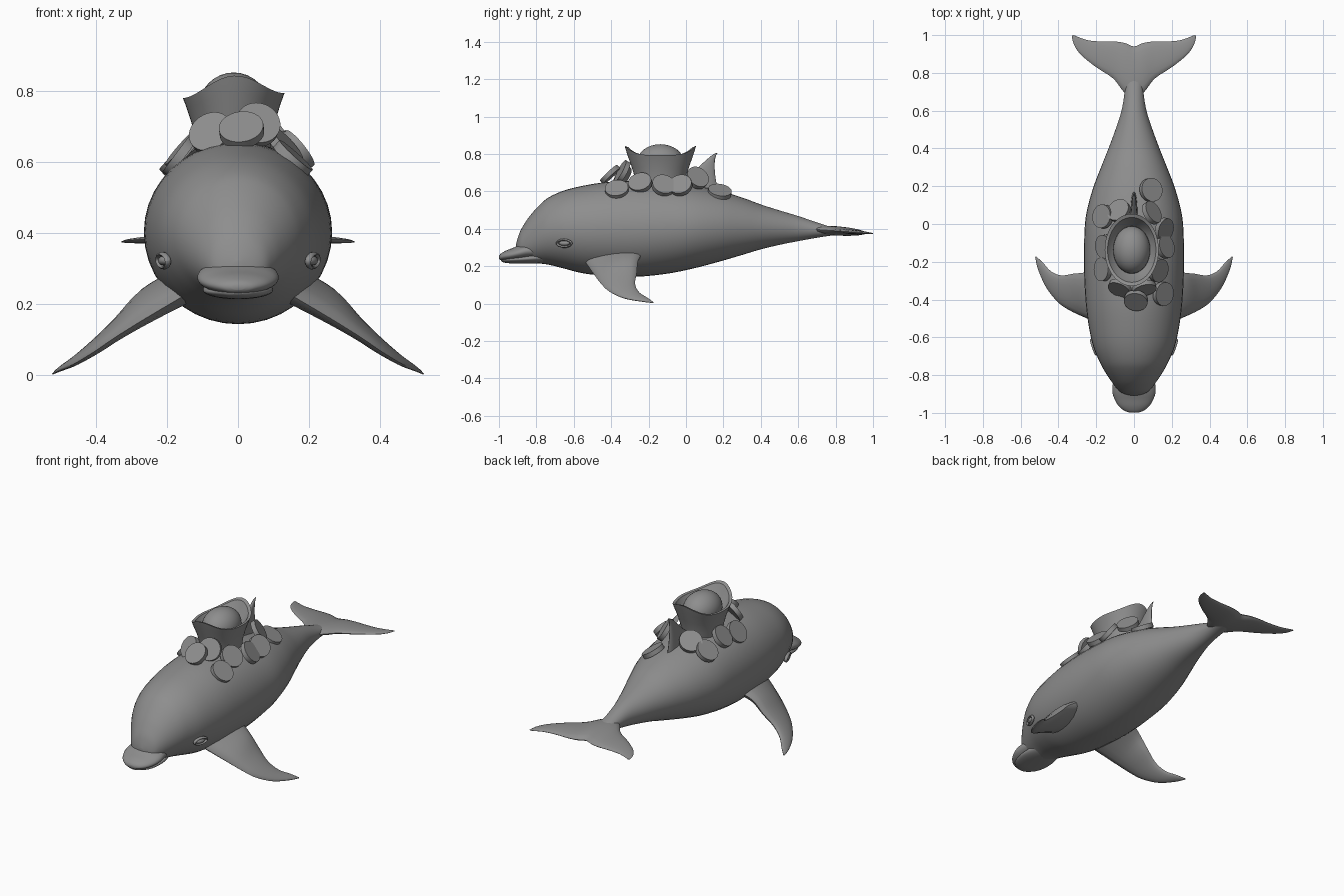
import bpy, bmesh, math
from mathutils import Vector, Matrix

if "Cube" in bpy.data.objects:
    bpy.data.objects.remove(bpy.data.objects["Cube"])

grey = bpy.data.materials.new("grey")
grey.diffuse_color = (0.27, 0.27, 0.27, 1)
grey.use_nodes = True
grey.node_tree.nodes["Principled BSDF"].inputs["Base Color"].default_value = grey.diffuse_color


def finish(name, bm, angle=40):
    bmesh.ops.recalc_face_normals(bm, faces=bm.faces)
    me = bpy.data.meshes.new(name)
    bm.to_mesh(me)
    bm.free()
    me.materials.append(grey)
    ob = bpy.data.objects.new(name, me)
    bpy.context.collection.objects.link(ob)
    bpy.ops.object.select_all(action='DESELECT')
    ob.select_set(True)
    bpy.context.view_layer.objects.active = ob
    bpy.ops.object.shade_smooth_by_angle(angle=math.radians(angle))
    return ob


def smooth(keys, n=4):
    """Catmull-Rom interpolation of rows of numbers."""
    k = [keys[0]] + list(keys) + [keys[-1]]
    out = []
    for i in range(1, len(k) - 2):
        for j in range(n):
            t = j / n
            out.append([0.5 * (2 * b + (c - a) * t + (2 * a - 5 * b + 4 * c - d) * t * t
                               + (3 * b - a - 3 * c + d) * t ** 3)
                        for a, b, c, d in zip(k[i - 1], k[i], k[i + 1], k[i + 2])])
    return out + [list(keys[-1])]


def loft(name, rings, angle=40):
    bm = bmesh.new()
    vs = [[bm.verts.new(p) for p in r] for r in rings]
    n = len(vs[0])
    for a, b in zip(vs, vs[1:]):
        for i in range(n):
            bm.faces.new((a[i], a[(i + 1) % n], b[(i + 1) % n], b[i]))
    bm.faces.new(vs[0])
    bm.faces.new(vs[-1])
    return finish(name, bm, angle)


def tube(name, keys, sides=40):
    """Elliptical hull from rows of (y, half width, top z, bottom z)."""
    rings = []
    for y, w, top, bot in smooth(keys):
        rings.append([(w * math.cos(a), y, (top + bot) / 2 + (top - bot) / 2 * math.sin(a))
                      for a in (2 * math.pi * i / sides for i in range(sides))])
    return loft(name, rings, 60)


def fin(name, keys, sides=16):
    """Lens-section fin from rows of (leading xyz, trailing xyz, thickness)."""
    rows = smooth(keys)
    mids = [(Vector(r[:3]) + Vector(r[3:6])) / 2 for r in rows]
    rings = []
    for i, r in enumerate(rows):
        lead, trail = Vector(r[:3]), Vector(r[3:6])
        span = mids[min(i + 1, len(mids) - 1)] - mids[max(i - 1, 0)]
        nrm = (trail - lead).cross(span).normalized()
        rings.append([lead + (trail - lead) * (1 - math.cos(a)) / 2 + nrm * r[6] / 2 * math.sin(a)
                      for a in (2 * math.pi * j / sides for j in range(sides))])
    return loft(name, rings, 60)


# Body, from rounded forehead to tail stock
tube("body", [
    (-.908, .015, .320, .270), (-.900, .050, .350, .245), (-.885, .078, .390, .230),
    (-.860, .100, .433, .222), (-.830, .122, .475, .218), (-.780, .155, .530, .214),
    (-.730, .182, .570, .207), (-.650, .215, .605, .187), (-.550, .238, .630, .162),
    (-.420, .255, .650, .148), (-.260, .264, .657, .144), (-.100, .264, .650, .160),
    (.040, .255, .633, .188), (.180, .220, .603, .225), (.300, .175, .567, .260),
    (.400, .135, .530, .290), (.500, .098, .498, .314), (.600, .066, .468, .334),
    (.700, .050, .434, .352), (.780, .047, .409, .364), (.850, .036, .397, .371),
    (.930, .010, .384, .376)])

# Broad flat beak: upper lip and lower jaw
tube("beak", [
    (-.999, .018, .255, .240), (-.990, .048, .267, .232), (-.965, .080, .282, .228),
    (-.930, .102, .296, .228), (-.890, .114, .313, .230), (-.845, .112, .325, .235),
    (-.790, .100, .320, .240)])
tube("lower_jaw", [
    (-.988, .015, .240, .228), (-.975, .045, .248, .220), (-.940, .078, .255, .215),
    (-.890, .095, .260, .214), (-.820, .098, .270, .214), (-.740, .080, .280, .216)])

# Tail flukes, one side defined and mirrored
half = [(.055, .700, .045, .957, .046), (.110, .770, .100, .966, .034),
        (.200, .830, .170, .966, .026), (.280, .895, .240, .972, .018),
        (.318, .950, .290, .988, .011), (.329, .996, .318, 1.0, .004)]


def fluke_row(r, s):
    zl, zt = (.375 + .07 * (1 - y) for y in (r[1], r[3]))
    return (s * r[0], r[1], zl, s * r[2], r[3], zt, r[4])


fin("tail_flukes", [fluke_row(r, -1) for r in reversed(half)]
    + [fluke_row((0, .66, 0, .94, .05), 1)] + [fluke_row(r, 1) for r in half])

# Dorsal fin: leading y, trailing y, height, thickness
fin("dorsal_fin", [(0, a, z, 0, b, z, t) for a, b, z, t in [
    (-.07, .175, .59, .040), (-.01, .160, .66, .032), (.045, .154, .71, .026),
    (.100, .154, .76, .019), (.135, .160, .79, .012), (.160, .168, .805, .004)]])

# Flippers and eyes on both sides
flipper = [
    (.150, -.540, .225, .170, -.225, .275, .09), (.260, -.495, .160, .255, -.255, .232, .075),
    (.345, -.455, .107, .320, -.263, .165, .052), (.405, -.412, .066, .385, -.272, .105, .038),
    (.465, -.335, .030, .440, -.250, .060, .026), (.508, -.240, .012, .482, -.205, .030, .015),
    (.523, -.175, .003, .518, -.172, .006, .004)]
for s, side in ((1, "right"), (-1, "left")):
    fin(side + "_flipper", [(s * r[0], r[1], r[2], s * r[3], r[4], r[5], r[6]) for r in flipper])

    place = (Matrix.Translation((s * .207, -.65, .323))
             @ Vector((s, -.35, -.2)).to_track_quat('Z', 'Y').to_matrix().to_4x4())
    bm = bmesh.new()
    bmesh.ops.create_uvsphere(bm, u_segments=20, v_segments=12, radius=1,
                              matrix=place @ Matrix.Diagonal((.030, .014, .016, 1)))
    finish(side + "_eye", bm)
    # almond eyelid ridge
    rings = []
    for i in range(33):
        a = 2 * math.pi * i / 32
        rings.append([place @ Vector(((.040 + .006 * math.cos(b)) * math.cos(a),
                                      (.019 + .006 * math.cos(b)) * math.sin(a),
                                      .004 + .009 * math.sin(b)))
                      for b in (2 * math.pi * j / 8 for j in range(8))])
    loft(side + "_eyelid", rings, 60)

# Boat-shaped ingot with raised ends: half x, half y, side height, end lift
CX, CY = -.012, -.137
rings = []
for hx, hy, z, lift in [(.095, .120, .58, 0), (.108, .135, .67, .0), (.120, .155, .72, .015),
                        (.133, .178, .76, .04), (.143, .191, .787, .056),
                        (.128, .172, .786, .050), (.108, .143, .755, .02), (.09, .12, .74, 0)]:
    ring = []
    for i in range(48):
        a = 2 * math.pi * i / 48
        x = hx * math.cos(a)
        ring.append((CX + x, CY + hy * math.sin(a), z + lift * math.sin(a) ** 4 + .05 * x))
    rings.append(ring)
loft("ingot", rings, 35)
bm = bmesh.new()
bmesh.ops.create_uvsphere(bm, u_segments=32, v_segments=16, radius=1,
                          matrix=Matrix.Translation((CX, CY, .755))
                          @ Matrix.Diagonal((.098, .126, .097, 1)))
finish("ingot_dome", bm)

# Coins scattered round the ingot: position and facing direction
coins = [
    (.09, .18, .597, .5, .15, .85), (.155, -.37, .61, .65, -.1, .72),
    (.13, -.245, .645, .7, -.2, .65), (.165, -.12, .632, .75, .2, .6),
    (.16, -.03, .632, .75, -.2, .6), (.095, .06, .672, .7, .4, .5),
    (.01, -.405, .69, -.1, -.65, .7), (.055, -.34, .705, .2, -.85, .45),
    (-.075, -.34, .68, -.35, -.75, .5), (-.165, -.24, .615, -.8, 0, .6),
    (-.155, -.12, .632, -.75, -.1, .65), (-.165, .04, .61, -.65, .1, .75),
    (-.08, .07, .655, -.45, .45, .75)]
for i, c in enumerate(coins):
    bm = bmesh.new()
    rot = Vector(c[3:]).to_track_quat('Z', 'Y').to_matrix().to_4x4()
    bmesh.ops.create_cone(bm, cap_ends=True, segments=32, radius1=.063, radius2=.063,
                          depth=.026, matrix=Matrix.Translation(c[:3]) @ rot)
    finish("coin_%d" % (i + 1), bm)
